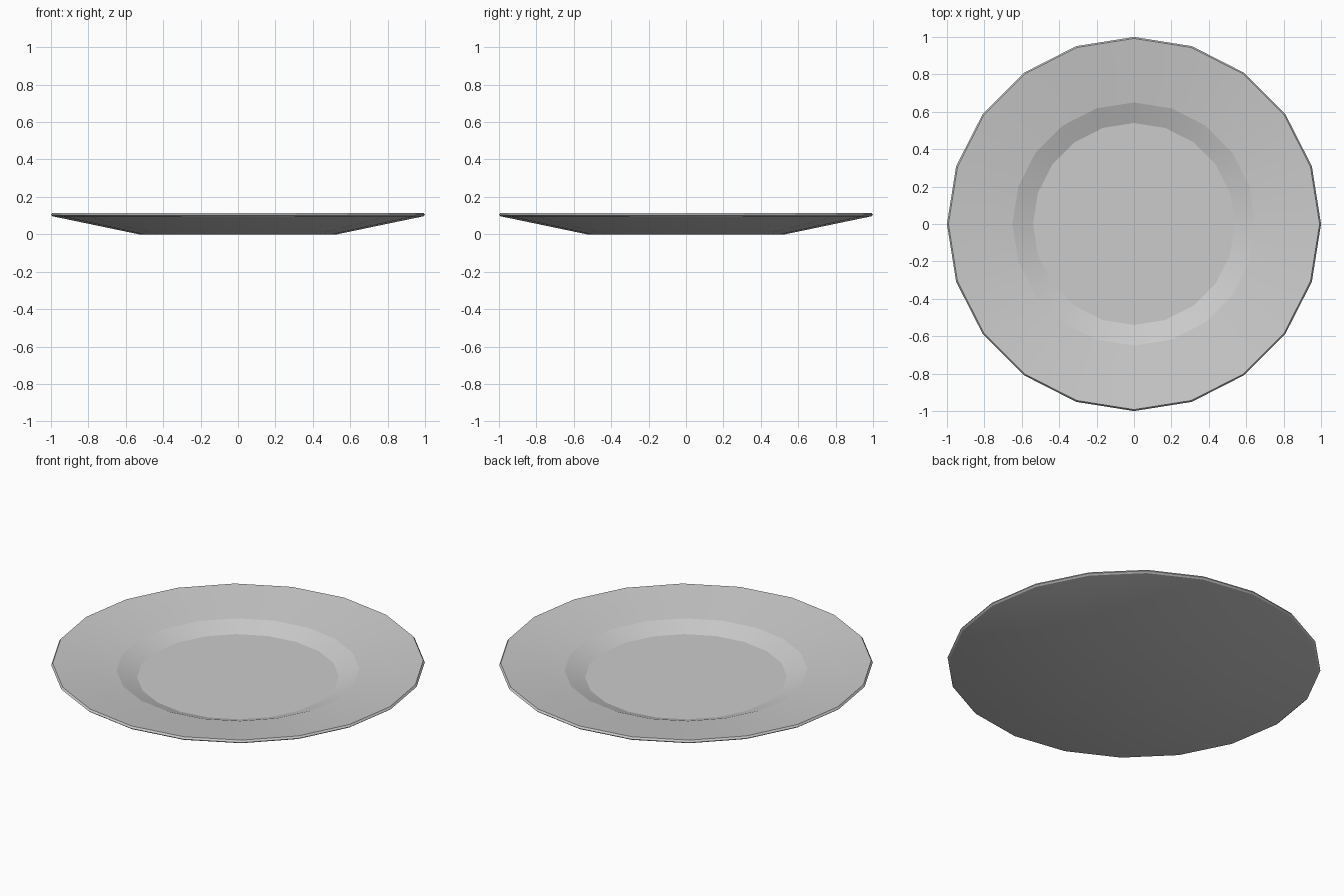
import bpy, bmesh, math

if "Cube" in bpy.data.objects:
    bpy.data.objects.remove(bpy.data.objects["Cube"])

SIDES = 20

# Profile (radius, height) from underside to well of the plate
PROFILE = [
    (0.53, 0.0),      # foot
    (0.99, 0.096),    # lower lip
    (1.0, 0.104),     # outer lip
    (0.992, 0.115),   # upper lip
    (0.65, 0.069),    # inner edge of rim
    (0.54, 0.027),    # edge of well
]


def lathe(name, profile, sides):
    bm = bmesh.new()
    rings = []
    for r, z in profile:
        rings.append([bm.verts.new((r * math.cos(2 * math.pi * i / sides),
                                    r * math.sin(2 * math.pi * i / sides), z))
                      for i in range(sides)])
    for a, b in zip(rings, rings[1:]):
        for i in range(sides):
            j = (i + 1) % sides
            bm.faces.new((a[i], a[j], b[j], b[i]))
    # Flat base and flat well
    bm.faces.new(rings[0][::-1])
    bm.faces.new(rings[-1])
    bmesh.ops.recalc_face_normals(bm, faces=bm.faces[:])
    mesh = bpy.data.meshes.new(name)
    bm.to_mesh(mesh)
    bm.free()
    obj = bpy.data.objects.new(name, mesh)
    bpy.context.collection.objects.link(obj)
    return obj


# Plate, smooth on shallow slopes and sharp at the creases
plate = lathe("plate", PROFILE, SIDES)
bpy.context.view_layer.objects.active = plate
plate.select_set(True)
bpy.ops.object.shade_smooth_by_angle(angle=math.radians(13))
